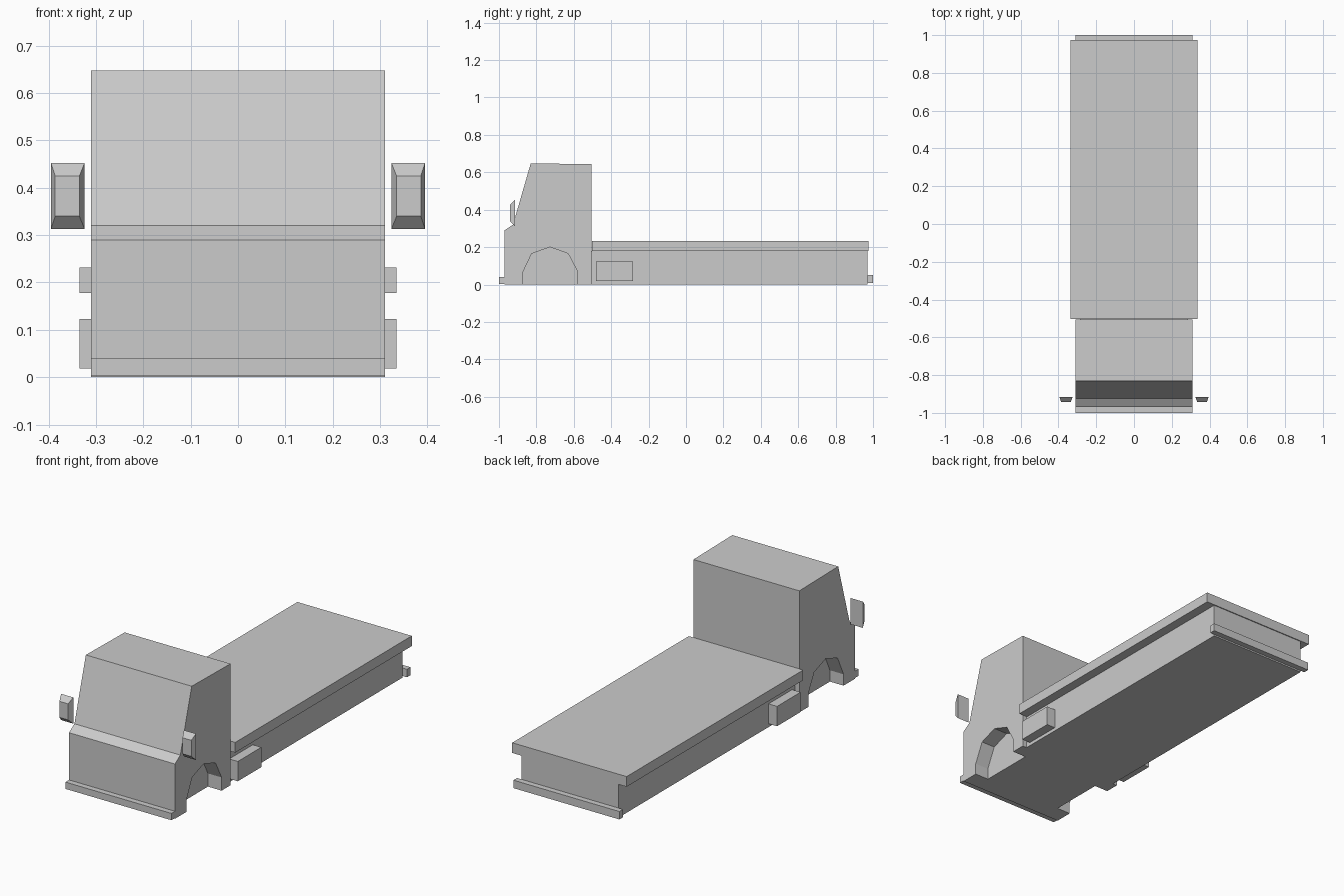
import bpy, bmesh

if "Cube" in bpy.data.objects:
    bpy.data.objects.remove(bpy.data.objects["Cube"])


def loft(name, rings):
    """Closed solid through matching rings of 3D points."""
    bm = bmesh.new()
    loops = [[bm.verts.new(p) for p in ring] for ring in rings]
    n = len(loops[0])
    for a, b in zip(loops, loops[1:]):
        for i in range(n):
            bm.faces.new((a[i], a[(i + 1) % n], b[(i + 1) % n], b[i]))
    bm.faces.new(loops[0])
    bm.faces.new(loops[-1])
    bmesh.ops.recalc_face_normals(bm, faces=bm.faces)
    mesh = bpy.data.meshes.new(name)
    bm.to_mesh(mesh)
    bm.free()
    obj = bpy.data.objects.new(name, mesh)
    bpy.context.collection.objects.link(obj)
    return obj


def extrude_x(name, profile, x0, x1):
    """Side profile (y, z) extruded from x0 to x1."""
    return loft(name, [[(x, y, z) for y, z in profile] for x in (x0, x1)])


def box(name, x0, x1, y0, y1, z0, z1):
    return extrude_x(name, [(y0, z0), (y1, z0), (y1, z1), (y0, z1)], x0, x1)


def mirror_x(obj):
    obj.modifiers.new("mirror", 'MIRROR').use_axis[0] = True


# Cab with sloped windscreen
cab = extrude_x("cab", [(-0.97, 0), (-0.97, 0.29), (-0.925, 0.32), (-0.83, 0.648),
                        (-0.505, 0.643), (-0.505, 0)], -0.31, 0.31)

# Wheel arch pockets cut into both sides of the cab
arch = [(-0.875, -0.05), (-0.875, 0.06), (-0.825, 0.165), (-0.727, 0.2),
        (-0.63, 0.165), (-0.58, 0.07), (-0.58, -0.05)]
for side, label in ((-1, "left"), (1, "right")):
    cutter = extrude_x(label + "_wheel_arch_cutter", arch, side * 0.23, side * 0.4)
    cutter.hide_render = True
    cutter.hide_set(True)
    cut = cab.modifiers.new(label + "_arch", 'BOOLEAN')
    cut.operation = 'DIFFERENCE'
    cut.solver = 'EXACT'
    cut.object = cutter

# Chassis and flat load deck
box("chassis", -0.285, 0.285, -0.505, 0.97, 0, 0.18)
box("load_deck", -0.335, 0.335, -0.502, 0.975, 0.178, 0.232)

# Bumpers
box("front_bumper", -0.31, 0.31, -1.0, -0.97, 0.004, 0.04)
box("rear_bumper", -0.31, 0.31, 0.97, 1.0, 0.008, 0.05)

# Side storage boxes
mirror_x(box("side_box", 0.285, 0.335, -0.48, -0.283, 0.018, 0.123))

# Wing mirrors: tapered towards the front
rings = [[(x0, y, z0), (x1, y, z0), (x1, y, z1), (x0, y, z1)]
         for y, x0, x1, z0, z1 in ((-0.915, 0.324, 0.395, 0.313, 0.452),
                                   (-0.942, 0.335, 0.386, 0.34, 0.425))]
mirror_x(loft("wing_mirror", rings))
